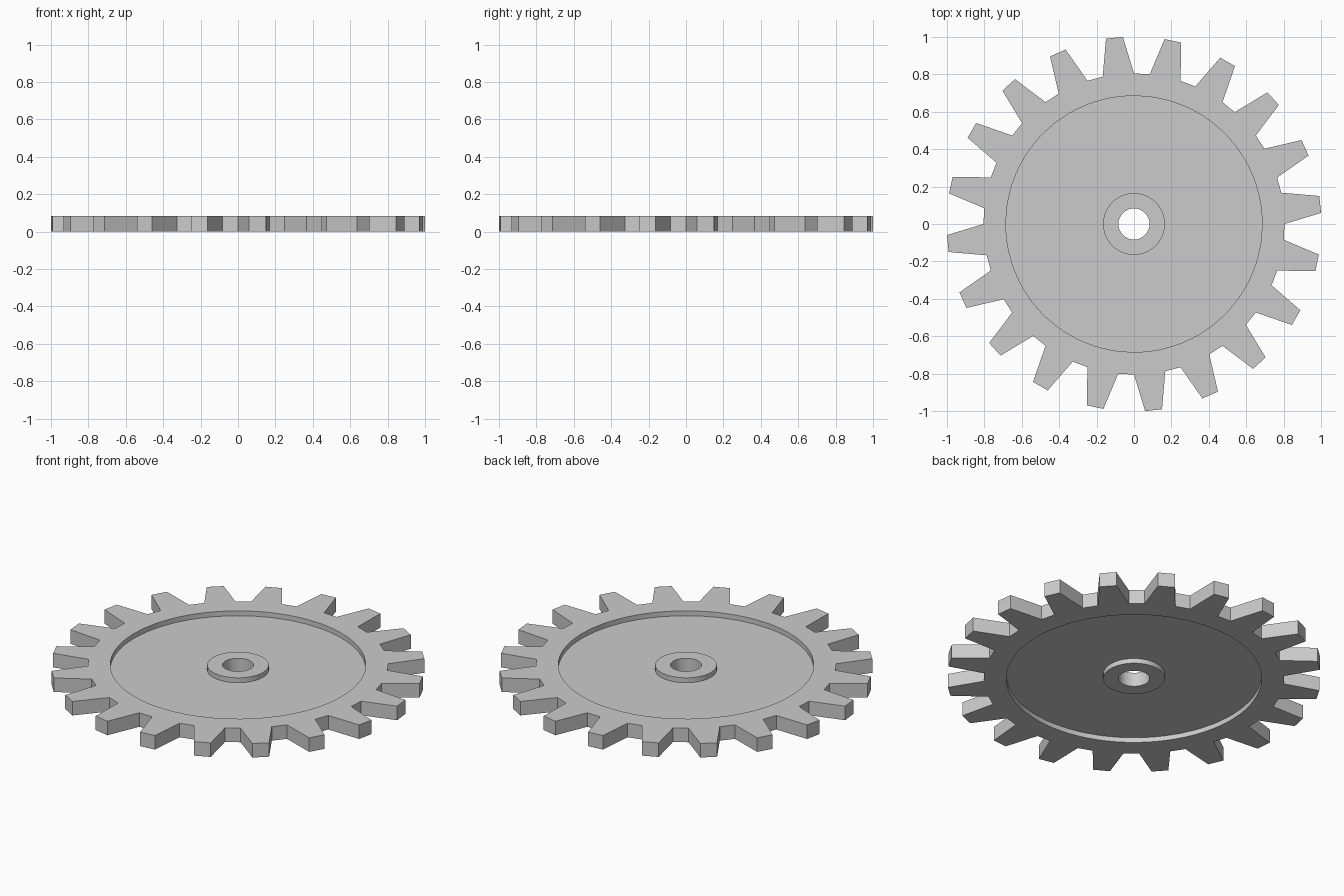
import bpy, bmesh
from math import radians, cos, sin

if "Cube" in bpy.data.objects:
    bpy.data.objects.remove(bpy.data.objects["Cube"])

TEETH = 20
H = 0.083               # thickness
D = 0.029               # recess depth on both faces
TIP, ROOT = 1.002, 0.805
RECESS, HUB, BORE = 0.685, 0.165, 0.083

# one tooth as (angle in degrees, radius); repeated every 18 degrees
TOOTH = [(0, ROOT), (3.4, TIP), (8.6, TIP), (12, ROOT)]
outline = [(radians(a + k * 360 / TEETH), r) for k in range(TEETH) for a, r in TOOTH]

bm = bmesh.new()


def ring(radius, z):
    """Closed loop of verts; radius None follows the toothed outline."""
    return [bm.verts.new(((radius or r) * cos(a), (radius or r) * sin(a), z))
            for a, r in outline]


# closed cross-section: toothed edge, rim, upper recess, hub, bore, lower recess
section = [(None, 0), (None, H), (RECESS, H), (RECESS, H - D), (HUB, H - D), (HUB, H),
           (BORE, H), (BORE, 0), (HUB, 0), (HUB, D), (RECESS, D), (RECESS, 0)]
rings = [ring(r, z) for r, z in section]
n = len(outline)
for a, b in zip(rings, rings[1:] + rings[:1]):
    for i in range(n):
        j = (i + 1) % n
        bm.faces.new((a[i], a[j], b[j], b[i]))
bmesh.ops.recalc_face_normals(bm, faces=bm.faces)

mesh = bpy.data.meshes.new("gear_wheel")
bm.to_mesh(mesh)
bm.free()
gear = bpy.data.objects.new("gear_wheel", mesh)
bpy.context.collection.objects.link(gear)

# round walls smooth, all edges crisp
bpy.context.view_layer.objects.active = gear
gear.select_set(True)
bpy.ops.object.shade_smooth_by_angle(angle=radians(30))
